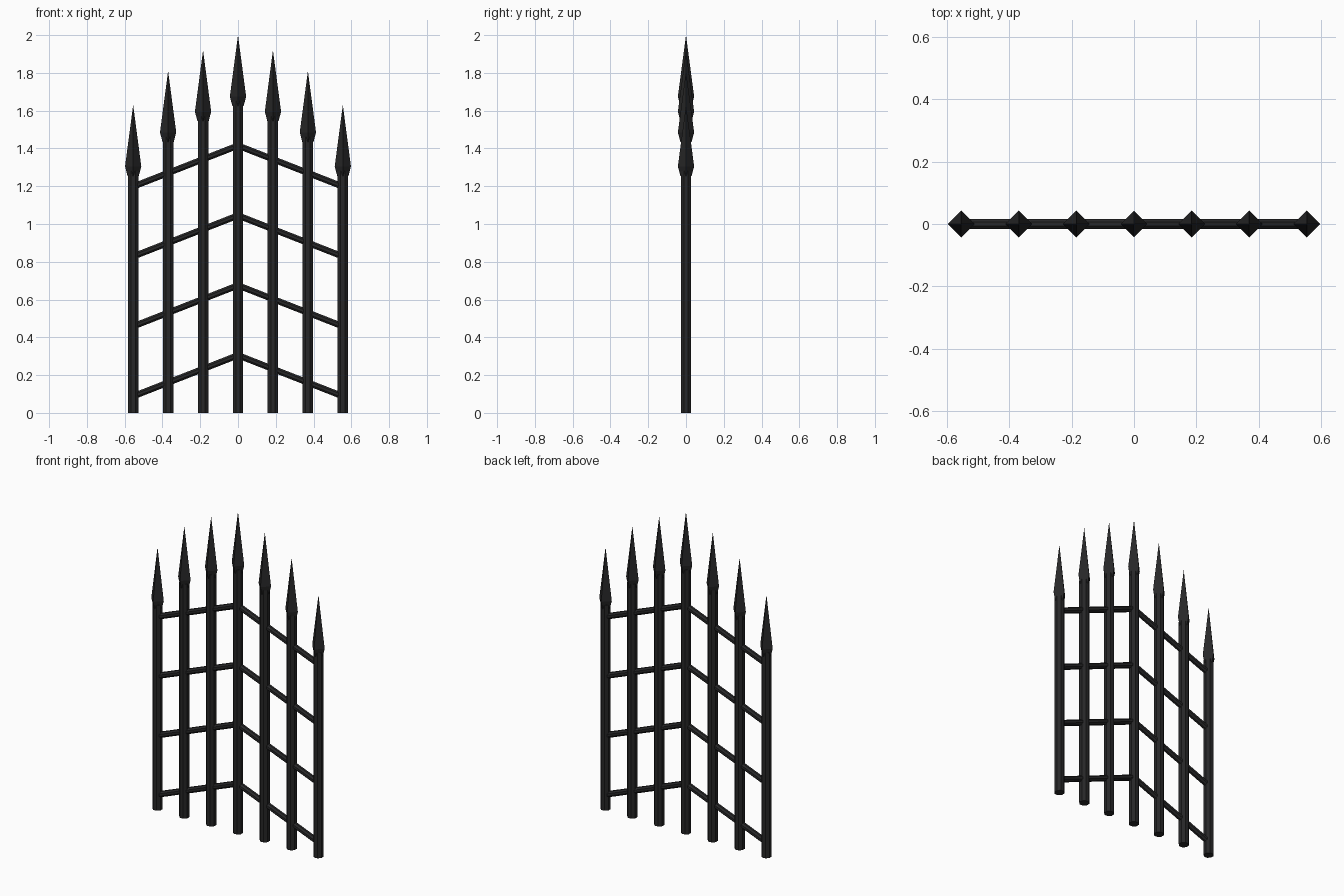
import bpy, math
from mathutils import Vector

if "Cube" in bpy.data.objects:
    bpy.data.objects.remove(bpy.data.objects["Cube"])

iron = bpy.data.materials.new("black_iron")
iron.diffuse_color = (0.02, 0.02, 0.021, 1)
iron.use_nodes = True
iron.node_tree.nodes["Principled BSDF"].inputs["Base Color"].default_value = iron.diffuse_color


def lathe(name, profile, sides, matrix_from=None, spin=0.0):
    """Faceted solid from (radius, height) rings; radius 0 makes a point."""
    verts, faces, rings = [], [], []
    for r, h in profile:
        n = 1 if r == 0 else sides
        rings.append(list(range(len(verts), len(verts) + n)))
        for i in range(n):
            a = spin + math.tau * i / sides
            verts.append((r * math.cos(a), r * math.sin(a), h))
    for lo, hi in zip(rings, rings[1:]):
        for i in range(sides):
            j = (i + 1) % sides
            if len(hi) == 1:
                faces.append((lo[i], lo[j], hi[0]))
            else:
                faces.append((lo[i], lo[j], hi[j], hi[i]))
    faces.append(rings[0][::-1])
    if len(rings[-1]) > 1:
        faces.append(rings[-1])
    mesh = bpy.data.meshes.new(name)
    mesh.from_pydata(verts, [], faces)
    mesh.materials.append(iron)
    obj = bpy.data.objects.new(name, mesh)
    bpy.context.collection.objects.link(obj)
    return obj


def bar(name, a, b, radius):
    a, b = Vector(a), Vector(b)
    obj = lathe(name, [(radius, 0), (radius, (b - a).length)], 8, spin=math.pi / 8)
    obj.rotation_euler = (0, math.atan2(b.x - a.x, b.z - a.z), 0)
    obj.location = a
    return obj


SPACING = 0.185
TIPS = [2.0, 1.92, 1.81, 1.63]

# upright posts with four-sided spear heads
for i in range(-3, 4):
    tip = TIPS[abs(i)]
    post = lathe("post", [(0.03, 0), (0.03, tip - 0.35)], 8, spin=math.pi / 8)
    head = lathe("spear_head", [(0.03, tip - 0.375), (0.043, tip - 0.325), (0, tip)], 4)
    post.location.x = head.location.x = i * SPACING

# sloping cross bars, meeting at the middle post
for k in range(4):
    z = 0.305 + 0.37 * k
    for side in (-1, 1):
        bar("cross_bar", (0, 0, z), (side * 3 * SPACING, 0, z - 0.217), 0.018)
